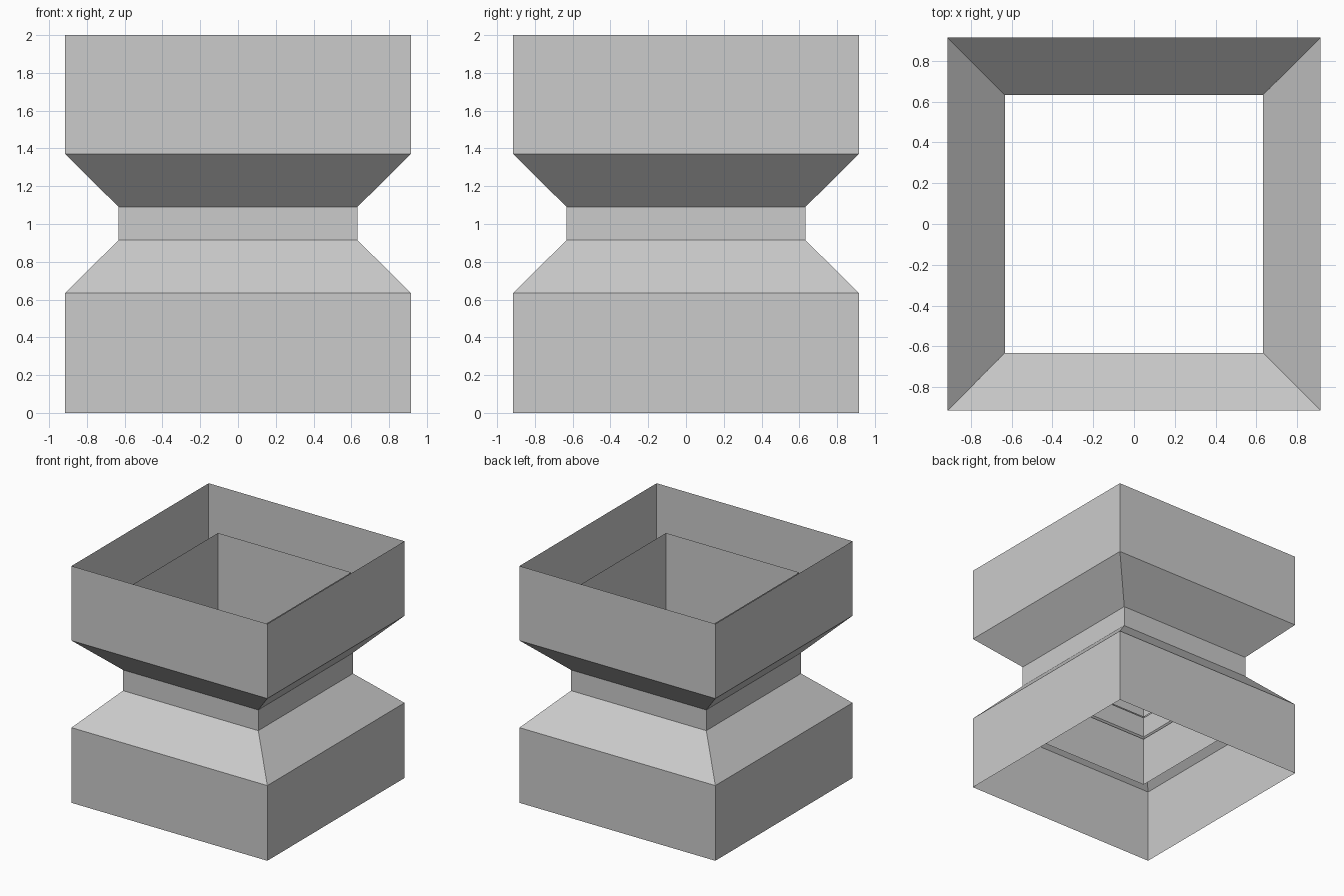
import bpy, bmesh

if "Cube" in bpy.data.objects:
    bpy.data.objects.remove(bpy.data.objects["Cube"])


def square_shell(name, profile):
    """Sweep (half_width, z) points around a square, open at both ends."""
    bm = bmesh.new()
    rings = [[bm.verts.new((sx * h, sy * h, z))
              for sx, sy in ((-1, -1), (1, -1), (1, 1), (-1, 1))]
             for h, z in profile]
    for low, high in zip(rings, rings[1:]):
        for i in range(4):
            j = (i + 1) % 4
            bm.faces.new((low[i], low[j], high[j], high[i]))
    mesh = bpy.data.meshes.new(name)
    bm.to_mesh(mesh)
    bm.free()
    obj = bpy.data.objects.new(name, mesh)
    bpy.context.collection.objects.link(obj)
    return obj


# Outer waisted duct
square_shell("outer_shell", [(0.915, 0), (0.915, 0.635), (0.632, 0.915),
                             (0.632, 1.09), (0.915, 1.37), (0.915, 2.0)])

# Straight inner sleeves above and below the waist
square_shell("upper_sleeve", [(0.622, 1.09), (0.622, 1.77)])
square_shell("lower_sleeve", [(0.622, 0.465), (0.622, 0.885)])
